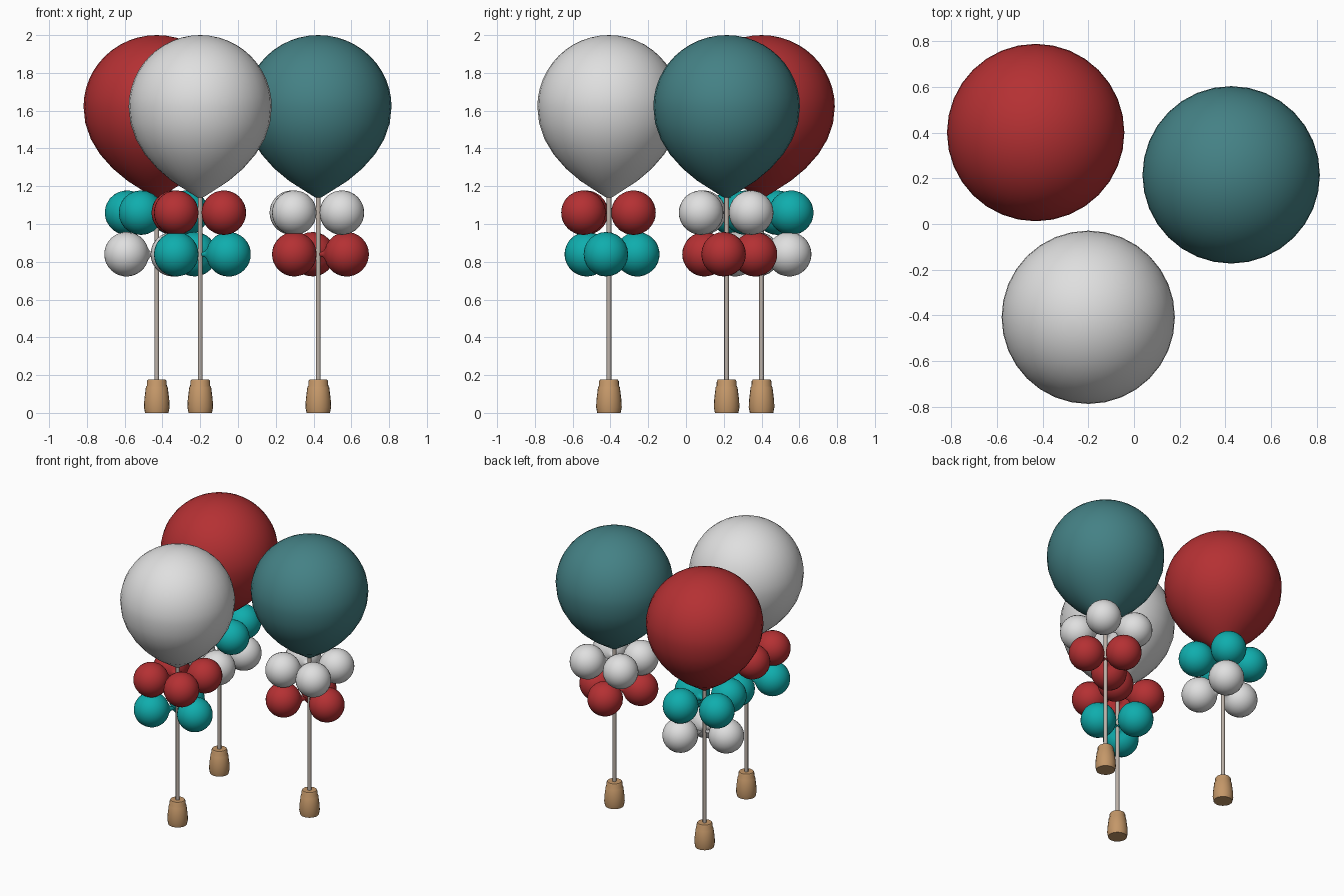
import bpy, bmesh, math
from mathutils import Vector, Matrix

if "Cube" in bpy.data.objects:
    bpy.data.objects.remove(bpy.data.objects["Cube"])


def material(name, rgb):
    m = bpy.data.materials.new(name)
    m.diffuse_color = (*rgb, 1)
    m.use_nodes = True
    m.node_tree.nodes["Principled BSDF"].inputs["Base Color"].default_value = m.diffuse_color
    return m


RED = material("red", (0.46, 0.03, 0.033))
WHITE = material("white", (0.74, 0.74, 0.74))
TEAL = material("dark teal", (0.058, 0.22, 0.235))
CYAN = material("cyan", (0.005, 0.42, 0.42))
WOOD = material("tan", (0.55, 0.31, 0.14))
POLE = material("warm grey", (0.50, 0.44, 0.39))


def lathe(name, profile, mat, location, axis=(0, 0, 1), steps=32, angle=40):
    """Spin an (r, z) profile around z, then aim z along axis."""
    bm = bmesh.new()
    verts = [bm.verts.new((r, 0, z)) for r, z in profile]
    edges = [bm.edges.new(pair) for pair in zip(verts, verts[1:])]
    bmesh.ops.spin(bm, geom=verts + edges, cent=(0, 0, 0), axis=(0, 0, 1),
                   angle=math.tau, steps=steps)
    bmesh.ops.remove_doubles(bm, verts=bm.verts, dist=1e-5)
    bmesh.ops.recalc_face_normals(bm, faces=bm.faces)
    rot = Vector(axis).to_track_quat('Z', 'Y').to_matrix().to_4x4()
    bm.transform(Matrix.Translation(location) @ rot)
    mesh = bpy.data.meshes.new(name)
    bm.to_mesh(mesh)
    bm.free()
    mesh.materials.append(mat)
    ob = bpy.data.objects.new(name, mesh)
    bpy.context.collection.objects.link(ob)
    bpy.context.view_layer.objects.active = ob
    ob.select_set(True)
    bpy.ops.object.shade_smooth_by_angle(angle=math.radians(angle))
    ob.select_set(False)


def arc(radius, start, end, n):
    """Points on a circle, angles measured up from the equator."""
    pts = []
    for i in range(n + 1):
        a = math.radians(start + (end - start) * i / n)
        pts.append((max(0, radius * math.cos(a)), radius * math.sin(a)))
    return pts


# Large balloon: round crown tapering to the tied tip (unit radius)
BIG = arc(1, 90, 0, 12) + [(0.975, -0.23), (0.9, -0.45), (0.775, -0.66),
                           (0.60, -0.86), (0.40, -1.03), (0.20, -1.16),
                           (0.06, -1.25), (0, -1.28)]
# Small balloon: sphere with a little neck toward the pole
SMALL = arc(0.118, 90, -74, 14) + [(0.016, -0.125), (0.008, -0.15), (0, -0.15)]
WEIGHT = [(0, 0), (0.062, 0), (0.068, 0.03), (0.066, 0.07), (0.058, 0.135),
          (0.053, 0.143), (0.052, 0.168), (0.047, 0.176), (0, 0.176)]
ROD = [(0, 0.16), (0.0125, 0.16), (0.0125, 1.16), (0, 1.16)]

# Offsets of the small balloons around the pole
UPPER = [(0.125, 0.13), (-0.14, 0.13), (-0.127, -0.122), (0.125, -0.135)]
UPPER_TURNED = [(0.178 * math.cos(math.radians(a)), 0.178 * math.sin(math.radians(a)))
                for a in (62, 152, 242, 332)]
LOWER = [(0.15, -0.016), (-0.03, 0.15), (-0.127, -0.117)]
LOWER_TURNED = [(-0.16, -0.02), (0.094, 0.146), (0.085, -0.14)]

STANDS = [
    ("red", (-0.43, 0.40), 0.388, RED, CYAN, WHITE, UPPER_TURNED, LOWER_TURNED),
    ("white", (-0.20, -0.408), 0.379, WHITE, RED, CYAN, UPPER, LOWER),
    ("teal", (0.425, 0.215), 0.388, TEAL, WHITE, RED, UPPER, LOWER),
]

for label, (x, y), radius, main, upper, lower, ring_up, ring_low in STANDS:
    lathe(label + "_weight", WEIGHT, WOOD, (x, y, 0), steps=20, angle=30)
    lathe(label + "_pole", ROD, POLE, (x, y, 0), steps=12)
    lathe(label + "_large_balloon",
          [(r * radius, z * 0.38) for r, z in BIG], main, (x, y, 1.62), angle=60)
    for tier, mat, ring, z in (("upper", upper, ring_up, 1.06),
                               ("lower", lower, ring_low, 0.84)):
        for i, (dx, dy) in enumerate(ring):
            lathe(f"{label}_{tier}_small_balloon_{i + 1}", SMALL, mat,
                  (x + dx, y + dy, z), axis=(dx, dy, 0), steps=24, angle=80)
